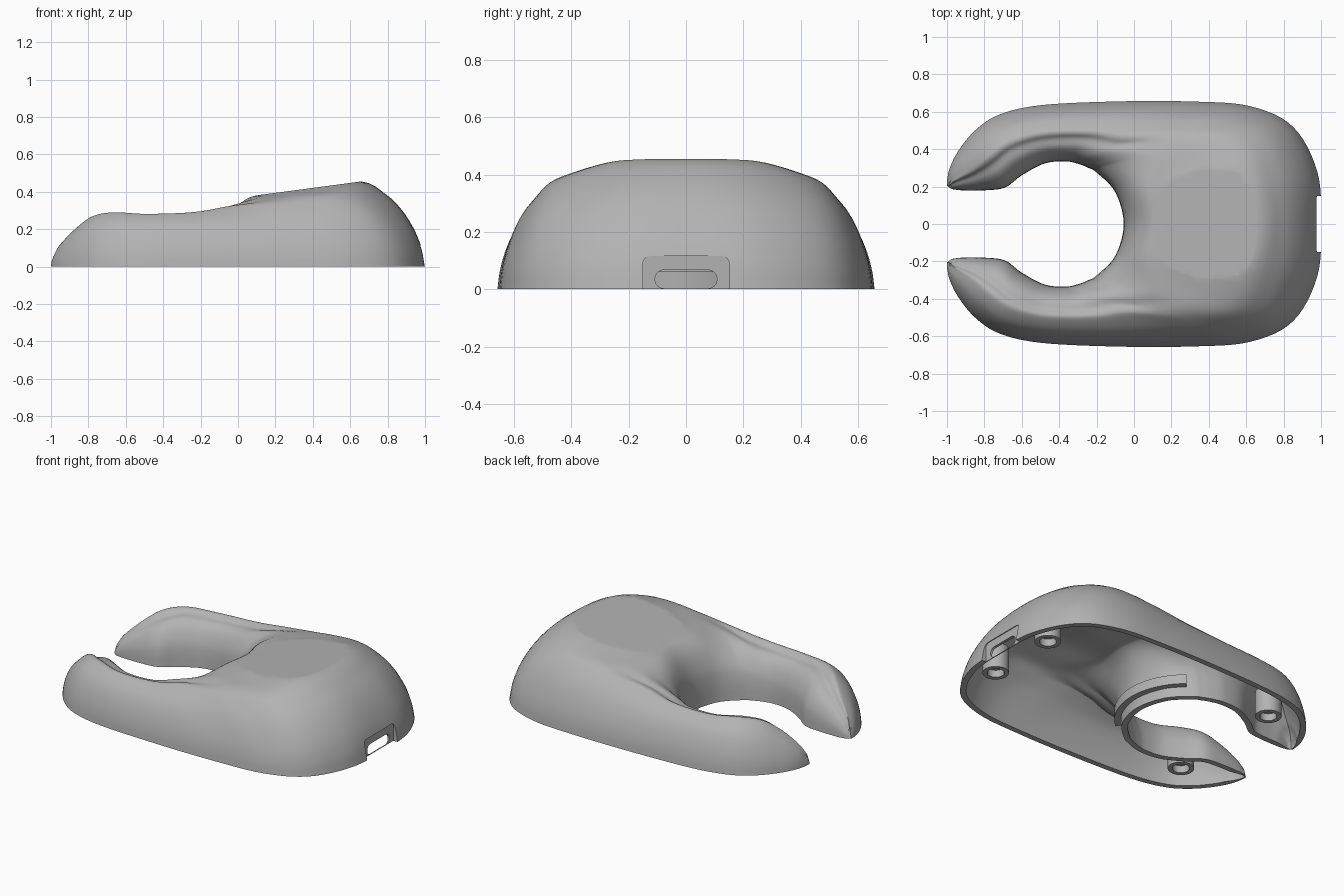
import bpy, bmesh, math
from mathutils import Vector

cube = bpy.data.objects.get("Cube")
if cube:
    bpy.data.objects.remove(cube, do_unlink=True)

WALL = 0.035

grey = bpy.data.materials.new("plain grey")
grey.use_nodes = True
GREY_RGBA = (0.45, 0.45, 0.45, 1)
grey.diffuse_color = GREY_RGBA
grey.node_tree.nodes["Principled BSDF"].inputs["Base Color"].default_value = GREY_RGBA


def finish(name, bm, angle=35):
    """Turn a bmesh into a grey object with smooth shading and sharp edges."""
    bmesh.ops.recalc_face_normals(bm, faces=bm.faces)
    mesh = bpy.data.meshes.new(name)
    bm.to_mesh(mesh)
    bm.free()
    mesh.materials.append(grey)
    obj = bpy.data.objects.new(name, mesh)
    bpy.context.collection.objects.link(obj)
    smooth(obj, angle)
    return obj


def smooth(obj, angle):
    bpy.ops.object.select_all(action='DESELECT')
    obj.select_set(True)
    bpy.context.view_layer.objects.active = obj
    bpy.ops.object.shade_smooth_by_angle(angle=math.radians(angle))


def spline(points, steps):
    """Smooth curve passing through all points (any vector size)."""
    pts = [points[0] * 2 - points[1]] + points + [points[-1] * 2 - points[-2]]
    out = []
    for a, b, c, d in zip(pts, pts[1:], pts[2:], pts[3:]):
        for k in range(steps):
            t = k / steps
            out.append((b * 2 + (c - a) * t + (a * 2 - b * 5 + c * 4 - d) * t**2
                        + (b * 3 - a - c * 3 + d) * t**3) / 2)
    return out + [points[-1]]


# Stations from the middle of the wide end to the arm tip:
# outer xy, inner xy, outer crest fraction and height, inner crest fraction and height
STATIONS = [
    (1, 0, -.055, 0, .322, .455, .805, .387),
    (.98, .28, -.1, .17, .34, .447, .777, .386),
    (.85, .52, -.2, .275, .3, .385, .6, .378),
    (.62, .63, -.243, .3, .38, .338, .62, .345),
    (.3, .655, -.3, .322, .5, .32, .68, .3),
    (-.1, .655, -.37, .335, .45, .285, .62, .27),
    (-.5, .635, -.48, .323, .42, .275, .6, .262),
    (-.72, .585, -.6, .26, .4, .283, .58, .27),
    (-.85, .5, -.69, .195, .42, .265, .6, .24),
    (-.94, .39, -.8, .18, .45, .195, .62, .175),
    (-.985, .3, -.92, .18, .45, .11, .62, .1),
    (-1, .235, -.975, .187, .48, .045, .6, .04),
]
OUTER_WALL = [(0, 0), (.05, .2), (.16, .42), (.36, .66), (.62, .85)]
INNER_WALL = [(.65, .95), (.35, .8), (.12, .55), (.03, .3), (0, 0)]


def section(ox, oy, ix, iy, fa, ha, fb, hb):
    """Cross-section: convex outer wall, crest, flared inner wall."""
    prof = [(f * fa, z * ha) for f, z in OUTER_WALL]
    prof += [(fa, ha), ((fa + fb) / 2, (ha + hb) / 2 + .012), (fb, hb)]
    prof += [(1 - f * (1 - fb), z * hb) for f, z in INNER_WALL]
    o, i = Vector((ox, oy, 0)), Vector((ix, iy, 0))
    return [o.lerp(i, f) + Vector((0, 0, max(z, 0))) for f, z in spline_pairs(prof)]


def spline_pairs(prof):
    return [tuple(p) for p in spline([Vector(p) for p in prof], 4)]


def build_shell():
    half = [Vector(s) for s in STATIONS]
    mirrored = [Vector([-v if k in (1, 3) else v for k, v in enumerate(s)]) for s in half[1:]]
    rows = spline(mirrored[::-1] + half, 6)
    grid = [section(*r) for r in rows]
    n, m = len(grid), len(grid[0])

    # Inner skin, offset along the surface normal
    inside = []
    for a in range(n):
        width = (grid[a][0] - grid[a][-1]).length
        thick = min(WALL, width * .2)
        line = []
        for b in range(m):
            along = grid[min(a + 1, n - 1)][b] - grid[max(a - 1, 0)][b]
            across = grid[a][min(b + 1, m - 1)] - grid[a][max(b - 1, 0)]
            nrm = along.cross(across).normalized()
            if b in (0, m - 1):
                nrm.z = 0
                nrm.normalize()
            elif nrm.z < 0:
                nrm.negate()
            if b == 0 and nrm.dot(grid[a][0] - grid[a][-1]) < 0:
                nrm.negate()
            if b == m - 1 and nrm.dot(grid[a][-1] - grid[a][0]) < 0:
                nrm.negate()
            p = grid[a][b] - nrm * thick
            p.z = max(p.z, 0)
            line.append(p)
        inside.append(line)

    # Close both skins to a point at each arm tip
    for skin, x in ((grid, -1), (inside, -.992)):
        skin.insert(0, [Vector((x, -.205, 0))] * m)
        skin.append([Vector((x, .205, 0))] * m)

    bm = bmesh.new()
    out_v, in_v = [[[bm.verts.new(p) for p in line] for line in skin] for skin in (grid, inside)]
    for a in range(n + 1):
        for skin in (out_v, in_v):
            for b in range(m - 1):
                bm.faces.new((skin[a][b], skin[a + 1][b], skin[a + 1][b + 1], skin[a][b + 1]))
        for b in (0, m - 1):
            bm.faces.new((out_v[a][b], out_v[a + 1][b], in_v[a + 1][b], in_v[a][b]))
    bmesh.ops.remove_doubles(bm, verts=bm.verts, dist=.0002)

    # Flat tilted pad on top
    origin, nrm = Vector((.17, 0, .39)), Vector((-.133, 0, 1)).normalized()
    faces = [f for f in bm.faces if f.calc_center_median().x > .05]
    geom = list({e for f in faces for e in f.edges}) + list({v for f in faces for v in f.verts}) + faces
    bmesh.ops.bisect_plane(bm, geom=geom, dist=.0001, plane_co=origin, plane_no=nrm)
    for v in bm.verts:
        if v.co.x > .05:
            v.co.z = min(v.co.z, origin.z + (v.co.x - origin.x) * .133)
    return finish("shell", bm)


def rounded_cutter(name, x0, x1, half_y, z0, z1, radius):
    """Box with its edges along x rounded."""
    bm = bmesh.new()
    bmesh.ops.create_cube(bm, size=1)
    for v in bm.verts:
        v.co = Vector((x1 if v.co.x > 0 else x0, math.copysign(half_y, v.co.y),
                       z1 if v.co.z > 0 else z0))
    edges = [e for e in bm.edges if abs(e.verts[0].co.x - e.verts[1].co.x) > .01]
    bmesh.ops.bevel(bm, geom=edges, offset=radius, segments=6, profile=.5, affect='EDGES')
    obj = finish(name, bm)
    obj.hide_render = True
    return obj


def cut(target, cutter):
    mod = target.modifiers.new("cut", 'BOOLEAN')
    mod.operation, mod.solver, mod.object = 'DIFFERENCE', 'EXACT', cutter
    bpy.context.view_layer.objects.active = target
    bpy.ops.object.modifier_apply(modifier=mod.name)
    bpy.data.objects.remove(cutter, do_unlink=True)


def revolve(name, cx, cy, profile, start=0, end=360, steps=32):
    """Sweep a closed (radius, z) profile around a vertical axis."""
    full = end - start == 360
    bm = bmesh.new()
    rings = []
    for k in range(steps if full else steps + 1):
        a = math.radians(start + (end - start) * k / steps)
        rings.append([bm.verts.new((cx + r * math.cos(a), cy + r * math.sin(a), z)) for r, z in profile])
    pairs = list(zip(rings, rings[1:])) + ([(rings[-1], rings[0])] if full else [])
    for p, q in pairs:
        for k in range(len(profile)):
            j = (k + 1) % len(profile)
            bm.faces.new((p[k], p[j], q[j], q[k]))
    if not full:
        bm.faces.new(rings[0])
        bm.faces.new(rings[-1])
    return finish(name, bm)


# Shell with the cable recess and slot in the wide end
shell = build_shell()
cut(shell, rounded_cutter("recess_cutter", .97, 1.2, .15, -.2, .115, .025))
cut(shell, rounded_cutter("slot_cutter", .85, 1.1, .108, .003, .067, .0315))
smooth(shell, 35)

# Hollow screw posts under the shell
POST = [(.075, .17), (.075, .015), (.048, .015), (.048, .06), (.025, .06), (.025, .17)]
for side, y_sign in (("left", 1), ("right", -1)):
    revolve("end_post_" + side, .83, .23 * y_sign, POST)
    revolve("arm_post_" + side, -.67, .385 * y_sign, POST)

# Curved rib behind the wall of the round opening
revolve("opening_rib", -.39, 0, [(.36, .06), (.41, .06), (.41, .12), (.37, .12)], -50, 50)
